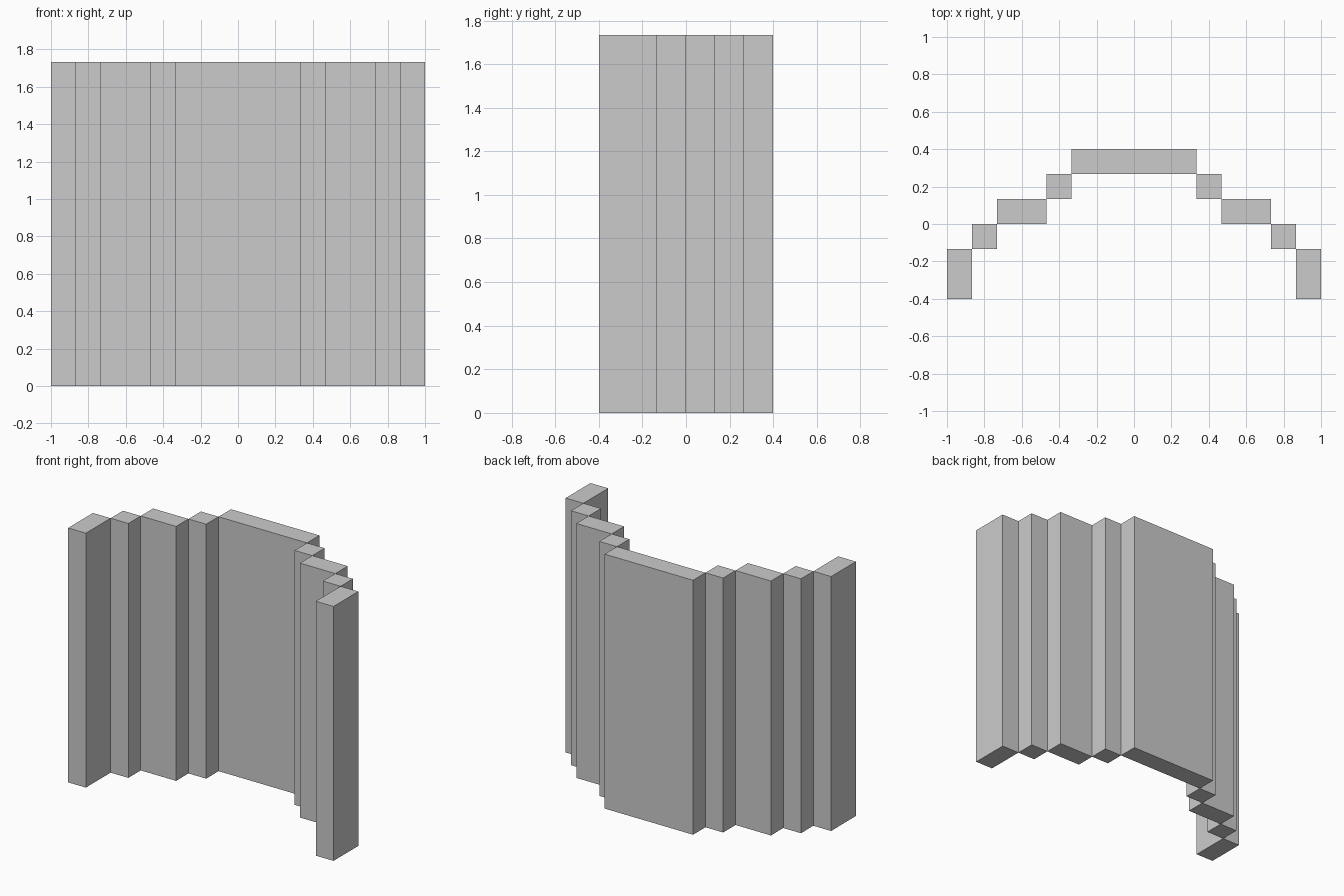
import bpy, bmesh
from mathutils import Matrix, Vector

if "Cube" in bpy.data.objects:
    bpy.data.objects.remove(bpy.data.objects["Cube"])

U = 2 / 15          # one block
HEIGHT = 13 * U


def panel(name, x0, x1, y0, y1):
    """Full-height box, extents given in blocks."""
    bm = bmesh.new()
    size = Vector(((x1 - x0) * U, (y1 - y0) * U, HEIGHT))
    bmesh.ops.create_cube(bm, size=1, matrix=Matrix.Diagonal(size).to_4x4())
    mesh = bpy.data.meshes.new(name)
    bm.to_mesh(mesh)
    bm.free()
    obj = bpy.data.objects.new(name, mesh)
    obj.location = ((x0 + x1) / 2 * U, (y0 + y1) / 2 * U, HEIGHT / 2)
    bpy.context.collection.objects.link(obj)


# Middle of the curved wall
panel("center_panel", -2.5, 2.5, 2, 3)

# Stepped panels on each side, from the middle outwards
steps = [
    ("inner_step", 2.5, 3.5, 1, 2),
    ("side_panel", 3.5, 5.5, 0, 1),
    ("outer_step", 5.5, 6.5, -1, 0),
    ("end_panel", 6.5, 7.5, -3, -1),
]
for name, x0, x1, y0, y1 in steps:
    panel(name + "_right", x0, x1, y0, y1)
    panel(name + "_left", -x1, -x0, y0, y1)
